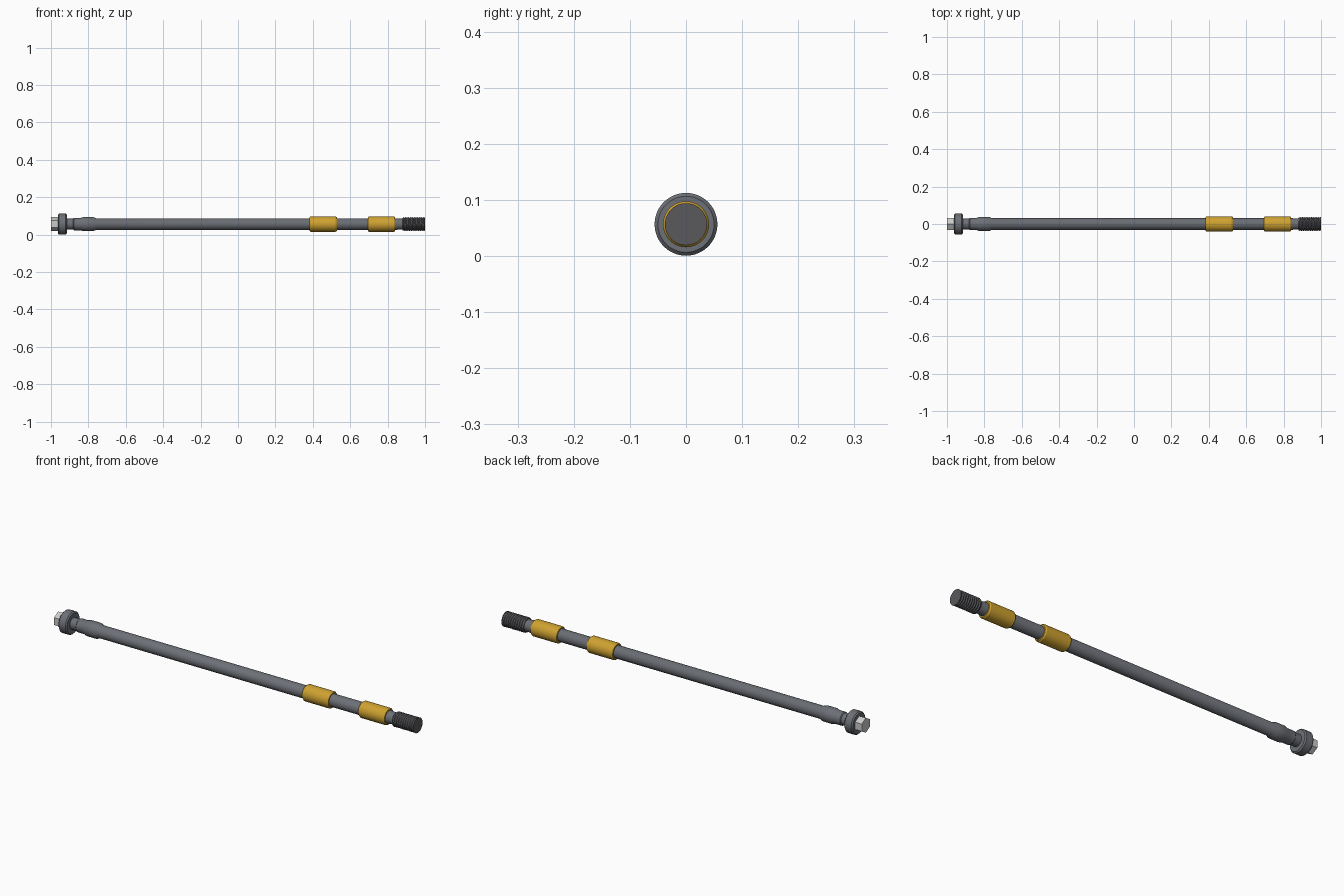
import bpy, bmesh, math

if "Cube" in bpy.data.objects:
    bpy.data.objects.remove(bpy.data.objects["Cube"])

ZC = 0.0565   # height of the long axis
SEG = 48


def finish(name, bm, mat=None, smooth=True):
    bmesh.ops.recalc_face_normals(bm, faces=bm.faces)
    me = bpy.data.meshes.new(name)
    bm.to_mesh(me)
    bm.free()
    ob = bpy.data.objects.new(name, me)
    bpy.context.collection.objects.link(ob)
    ob.location.z = ZC
    if mat:
        me.materials.append(mat)
    if smooth:
        bpy.ops.object.select_all(action='DESELECT')
        ob.select_set(True)
        bpy.context.view_layer.objects.active = ob
        bpy.ops.object.shade_smooth_by_angle(angle=math.radians(25))
    return ob


def lathe(name, profile, mat=None, seg=SEG, closed=False, smooth=True):
    """Revolve (x, radius) points about the X axis; first ring vertex points up."""
    bm = bmesh.new()
    rings = [[bm.verts.new((x, r * math.sin(2 * math.pi * i / seg),
                            r * math.cos(2 * math.pi * i / seg)))
              for i in range(seg)] for x, r in profile]
    pairs = list(zip(rings, rings[1:]))
    if closed:
        pairs.append((rings[-1], rings[0]))
    for a, b in pairs:
        for i in range(seg):
            j = (i + 1) % seg
            bm.faces.new((a[i], a[j], b[j], b[i]))
    if not closed:
        bm.faces.new(rings[0])
        bm.faces.new(rings[-1])
    return finish(name, bm, mat, smooth)


gold = bpy.data.materials.new("gold")
gold.diffuse_color = (0.62, 0.36, 0.03, 1)
gold.use_nodes = True
gold.node_tree.nodes["Principled BSDF"].inputs["Base Color"].default_value = gold.diffuse_color
dark = bpy.data.materials.new("dark_steel")
dark.diffuse_color = (0.10, 0.10, 0.11, 1)
dark.use_nodes = True
dark.node_tree.nodes["Principled BSDF"].inputs["Base Color"].default_value = dark.diffuse_color
steel = bpy.data.materials.new("steel")
steel.diffuse_color = (0.15, 0.16, 0.18, 1)
steel.use_nodes = True
steel.node_tree.nodes["Principled BSDF"].inputs["Base Color"].default_value = steel.diffuse_color

# Hex head
lathe("hex_head", [(-1.0, 0.037), (-0.955, 0.037)], seg=6, smooth=False)

# Round collar with chamfered rims
lathe("collar", [(-0.963, 0.050), (-0.957, 0.056), (-0.921, 0.056),
                 (-0.915, 0.050)], steel)

# Stepped shaft with swollen section near the head
lathe("shaft", [(-0.92, 0.029), (-0.882, 0.029), (-0.878, 0.033), (-0.842, 0.033),
                (-0.825, 0.038), (-0.775, 0.038), (-0.758, 0.031),
                (0.85, 0.031), (0.86, 0.029), (0.89, 0.029)], steel)

# Two gold sleeves
for name, x0 in (("inner_sleeve", 0.382), ("outer_sleeve", 0.694)):
    x1 = x0 + 0.146
    lathe(name, [(x0, 0.030), (x0, 0.037), (x0 + 0.006, 0.041),
                 (x1 - 0.006, 0.041), (x1, 0.037), (x1, 0.030)], gold, closed=True)

# Threaded tip: crossing helical ridges
T0, T1, PITCH, NX = 0.88, 1.0, 0.012, 60
bm = bmesh.new()
rows = []
for k in range(NX + 1):
    x = T0 + (T1 - T0) * k / NX
    row = []
    for i in range(SEG):
        phase = ((x - T0) / PITCH - i / SEG) % 1.0
        r = 0.0375 - 0.004 * abs(2 * phase - 1)
        if k == NX:
            r = 0.0375
        elif k == 0:
            r = 0.033
        a = 2 * math.pi * i / SEG
        row.append(bm.verts.new((x, r * math.sin(a), r * math.cos(a))))
    rows.append(row)
for a, b in zip(rows, rows[1:]):
    for i in range(SEG):
        j = (i + 1) % SEG
        bm.faces.new((a[i], a[j], b[j], b[i]))
bm.faces.new(rows[0])
bm.faces.new(rows[-1])
finish("threaded_tip", bm, dark)
